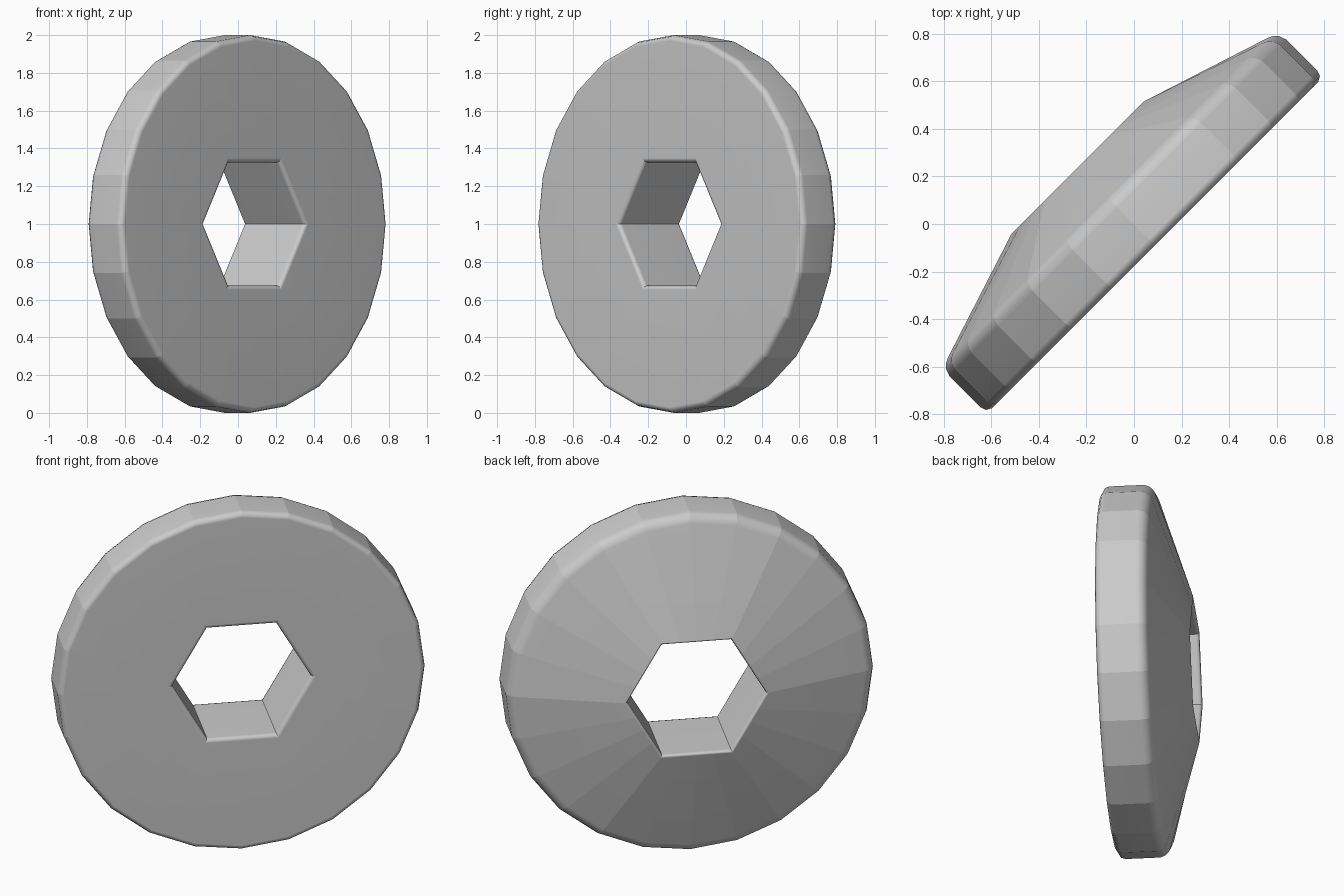
import bpy, bmesh
from math import sin, cos, radians, sqrt
from mathutils import Vector

if "Cube" in bpy.data.objects:
    bpy.data.objects.remove(bpy.data.objects["Cube"])

SIDES = 24
AXIS = Vector((1, -1, 0)) / sqrt(2)    # flat face points this way
SPAN = Vector((1, 1, 0)) / sqrt(2)     # horizontal direction in the disc plane
UP = Vector((0, 0, 1))


def ring_point(radius, offset, is_hex, i):
    a = i * 360 / SIDES
    r = radius
    if is_hex:
        r *= cos(radians(30)) / cos(radians(a % 60 - 30))
    a = radians(a)
    return SPAN * (r * cos(a)) + UP * (1 + r * sin(a)) + AXIS * offset


# Closed profile: radius, position along the axis, hexagonal or round
profile = [
    (0.377, -0.315, True), (0.381, -0.328, True), (0.393, -0.335, True),
    (0.950, -0.156, False), (0.974, -0.144, False), (0.990, -0.126, False), (1.0, -0.098, False),
    (1.0, 0.090, False), (0.992, 0.113, False), (0.970, 0.125, False),
    (0.402, 0.125, True), (0.384, 0.119, True), (0.377, 0.103, True),
]

# Disc with hexagonal hole
bm = bmesh.new()
rings = [[bm.verts.new(ring_point(*p, i)) for i in range(SIDES)] for p in profile]
for k, ring in enumerate(rings):
    nxt = rings[(k + 1) % len(rings)]
    for i in range(SIDES):
        j = (i + 1) % SIDES
        bm.faces.new((ring[i], ring[j], nxt[j], nxt[i])).smooth = True
# Facet borders stay crisp while the profile is smooth
for k, ring in enumerate(rings):
    for i in range(SIDES):
        edge = bm.edges.get((ring[i], rings[(k + 1) % len(rings)][i]))
        edge.smooth = False
bmesh.ops.recalc_face_normals(bm, faces=bm.faces)

mesh = bpy.data.meshes.new("weight_disc")
bm.to_mesh(mesh)
bm.free()
disc = bpy.data.objects.new("weight_disc", mesh)
bpy.context.collection.objects.link(disc)

mod = disc.modifiers.new("even_shading", 'WEIGHTED_NORMAL')
mod.keep_sharp = True
